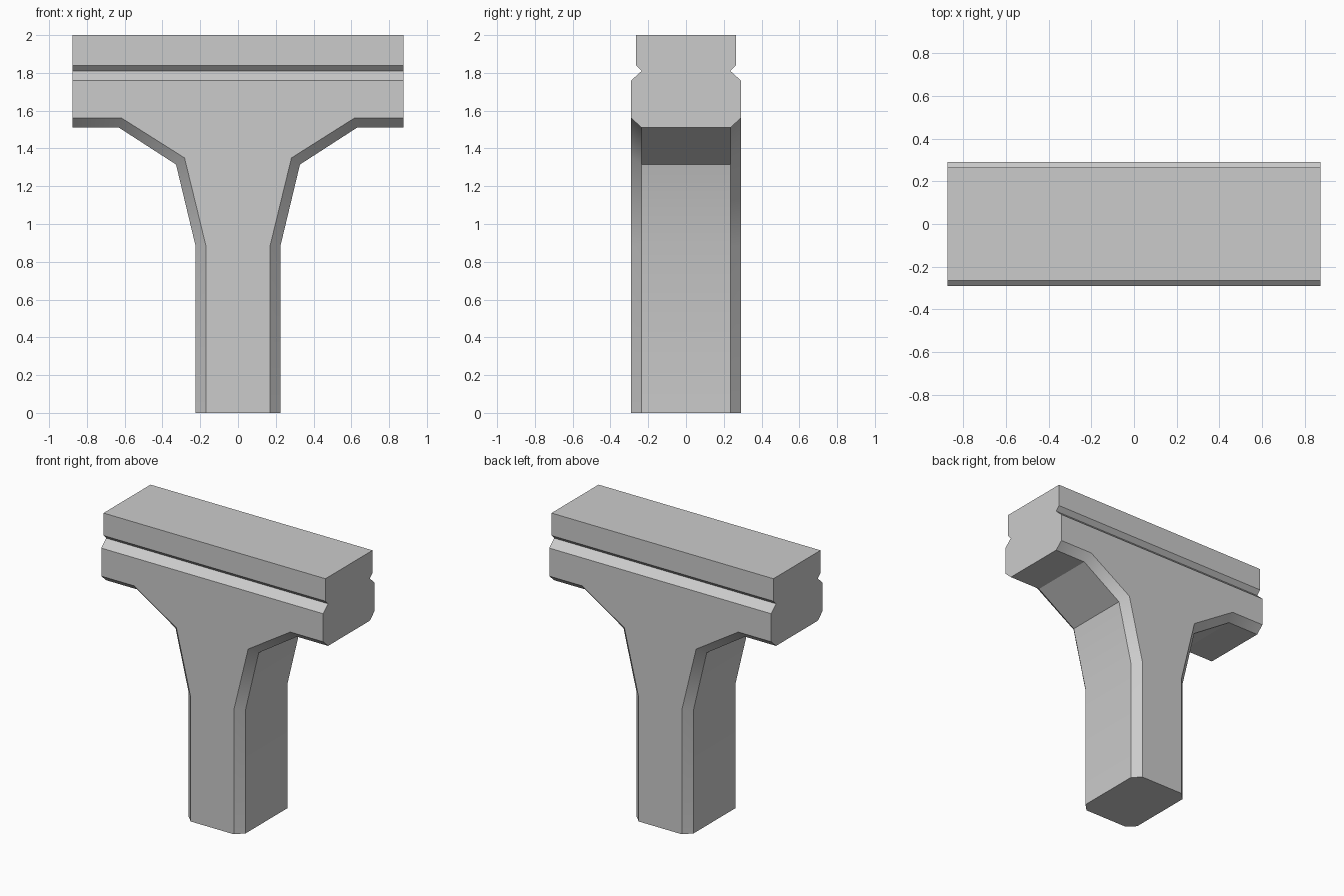
import bpy, bmesh, math

cube = bpy.data.objects.get("Cube")
if cube:
    bpy.data.objects.remove(cube, do_unlink=True)

# Concrete colour
concrete = bpy.data.materials.new("concrete grey")
concrete.use_nodes = True
colour = (0.6, 0.6, 0.6, 1)
concrete.diffuse_color = colour
concrete.node_tree.nodes["Principled BSDF"].inputs["Base Color"].default_value = colour

# Half outlines of the pier: narrow on the front and back faces, wide behind the chamfer
NARROW = [(0.17, 0), (0.17, 0.885), (0.283, 1.35), (0.615, 1.56), (0.875, 1.56), (0.875, 1.76)]
WIDE = [(0.225, 0), (0.225, 0.885), (0.328, 1.315), (0.63, 1.51), (0.875, 1.51), (0.875, 1.81)]
SLICES = [(-0.29, NARROW), (-0.235, WIDE), (0.235, WIDE), (0.29, NARROW)]

bm = bmesh.new()


def bridge(a, b, skip=None):
    """Join two closed rings with quads."""
    n = len(a)
    for i in range(n):
        if i != skip:
            j = (i + 1) % n
            bm.faces.new((a[i], a[j], b[j], b[i]))


# Stem and flared head, skinned front to back
rings = []
for y, half in SLICES:
    outline = half + [(-x, z) for x, z in reversed(half)]
    rings.append([bm.verts.new((x, y, z)) for x, z in outline])
top = len(NARROW) - 1
for k, (a, b) in enumerate(zip(rings, rings[1:])):
    bridge(a, b, skip=top if k == 1 else None)
bm.faces.new(rings[0])
bm.faces.new(rings[-1])

# Cap above the groove, grown from the open top of the head
ring = [rings[1][top], rings[1][top + 1], rings[2][top + 1], rings[2][top]]
for half_depth, z in [(0.265, 1.84), (0.265, 2)]:
    upper = [bm.verts.new((v.co.x, math.copysign(half_depth, v.co.y), z)) for v in ring]
    bridge(ring, upper)
    ring = upper
bm.faces.new(ring)

# Merge coplanar faces and orient outward
bmesh.ops.recalc_face_normals(bm, faces=bm.faces[:])
bmesh.ops.dissolve_limit(bm, angle_limit=0.01, verts=bm.verts[:], edges=bm.edges[:])

mesh = bpy.data.meshes.new("bridge_pier")
bm.to_mesh(mesh)
bm.free()
mesh.materials.append(concrete)
pier = bpy.data.objects.new("bridge_pier", mesh)
bpy.context.collection.objects.link(pier)

# Soften the gentle bends only
bpy.ops.object.select_all(action='DESELECT')
pier.select_set(True)
bpy.context.view_layer.objects.active = pier
bpy.ops.object.shade_smooth_by_angle(angle=math.radians(32))
